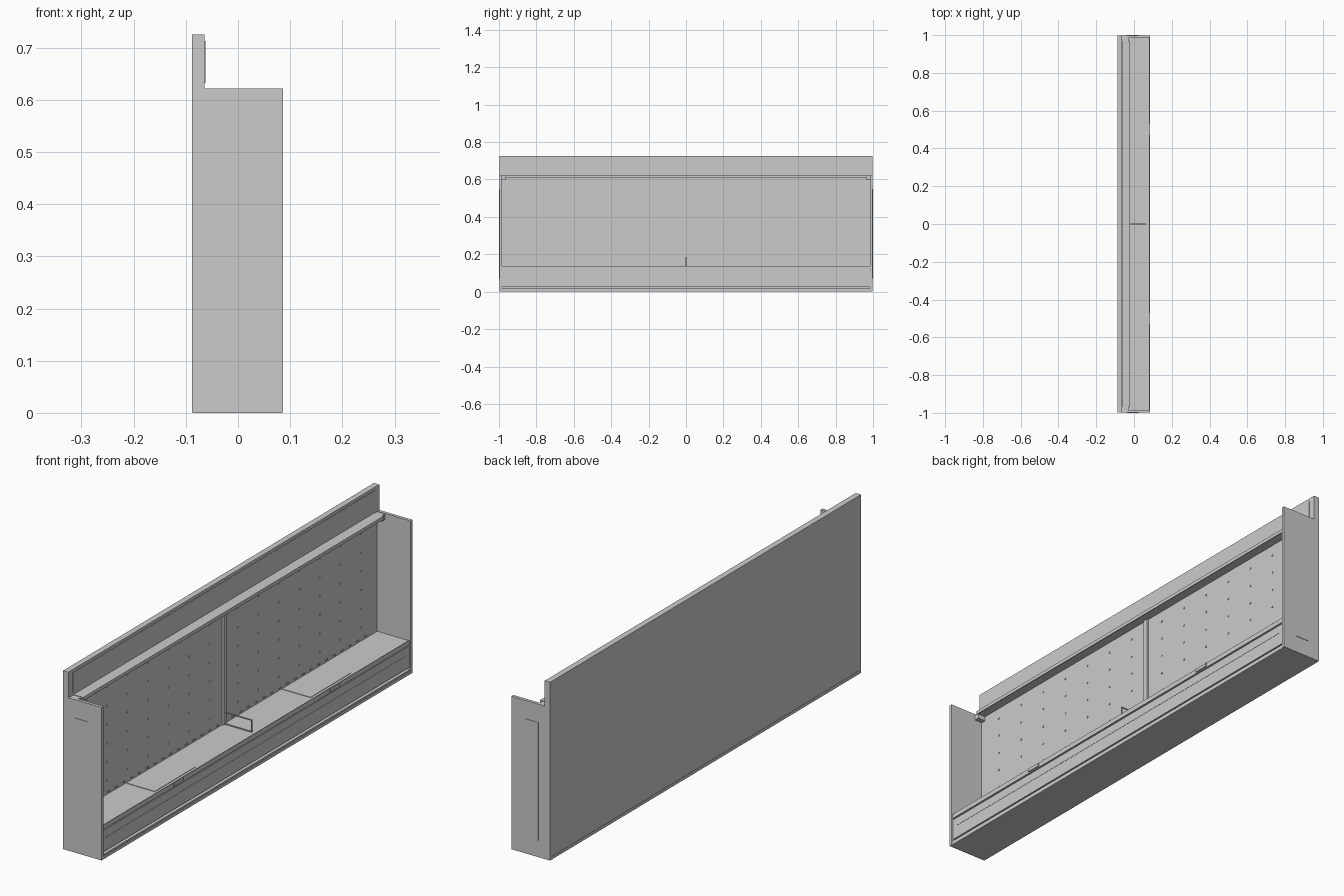
import bpy, bmesh, math
from mathutils import Matrix, Vector

if "Cube" in bpy.data.objects:
    bpy.data.objects.remove(bpy.data.objects["Cube"])

grey = bpy.data.materials.new("light_grey_metal")
grey.diffuse_color = (0.6, 0.6, 0.6, 1)
grey.use_nodes = True
grey.node_tree.nodes["Principled BSDF"].inputs["Base Color"].default_value = grey.diffuse_color


def finish(name, bm):
    bmesh.ops.recalc_face_normals(bm, faces=bm.faces)
    mesh = bpy.data.meshes.new(name)
    bm.to_mesh(mesh)
    bm.free()
    mesh.materials.append(grey)
    ob = bpy.data.objects.new(name, mesh)
    bpy.context.collection.objects.link(ob)
    return ob


def add_box(bm, x, y, z):
    lo, hi = Vector((x[0], y[0], z[0])), Vector((x[1], y[1], z[1]))
    m = Matrix.Translation((lo + hi) / 2) @ Matrix.Diagonal((*(hi - lo), 1))
    bmesh.ops.create_cube(bm, size=1, matrix=m)


def boxes(name, *parts):
    bm = bmesh.new()
    for p in parts:
        add_box(bm, *p)
    return finish(name, bm)


def mirrored(name, x, y, z):
    """A box and its twin on the other side of y = 0."""
    return boxes(name, (x, y, z), (x, (-y[1], -y[0]), z))


BACK, BOARD, FRONT = -0.088, -0.064, 0.086
INNER = 0.985

# Carcass: back, ends and floor
boxes("back_panel", ((BACK, BOARD), (-0.998, 0.998), (0.014, 0.725)))
mirrored("end_panel", (BACK, FRONT), (INNER, 0.998), (0.002, 0.622))
mirrored("end_plate", (-0.036, 0.025), (0.998, 1.0), (0.07, 0.548))
boxes("floor_panel", ((BACK + 0.001, FRONT - 0.001), (-0.997, 0.997), (0, 0.012)))

# Raised strip above the rail
boxes("header_plate", ((BOARD, BOARD + 0.002), (-0.97, 0.97), (0.632, 0.713)))

# Base: stepped front profile swept along the width
profile = [(BOARD, 0.012), (0.070, 0.012), (0.070, 0.026), (0.080, 0.026),
           (0.080, 0.113), (0.076, 0.113), (0.076, 0.118), (0.082, 0.118),
           (0.082, 0.137), (0.079, 0.137), (0.079, 0.134), (BOARD, 0.134)]
bm = bmesh.new()
face = bm.faces.new([bm.verts.new((x, -INNER, z)) for x, z in profile])
ext = bmesh.ops.extrude_face_region(bm, geom=[face])
bmesh.ops.translate(bm, vec=(0, 2 * INNER, 0),
                    verts=[v for v in ext["geom"] if isinstance(v, bmesh.types.BMVert)])
finish("base_shelf", bm)
boxes("front_toe_strip", ((0.070, 0.083), (-INNER, INNER), (0.006, 0.018)))
boxes("front_trim", ((0.080, 0.081), (-0.96, 0.96), (0.078, 0.081)))

# Flat shelf plates with small front tabs
mirrored("shelf_plate", (-0.058, 0.067), (0.37, 0.63), (0.134, 0.136))
mirrored("front_tab", (0.080, 0.086), (0.47, 0.53), (0.122, 0.135))

# Rail under the header with end brackets
boxes("top_rail", ((BOARD, -0.020), (-0.965, 0.965), (0.614, 0.622)),
      ((-0.023, -0.020), (-0.965, 0.965), (0.608, 0.615)))
mirrored("rail_bracket", (BOARD, -0.030), (0.965, INNER), (0.596, 0.620))

# Centre upright
boxes("centre_post", ((BOARD, BOARD + 0.007), (-0.010, 0.010), (0.134, 0.614)))

# Wire divider
W = 0.002
boxes("wire_divider",
      ((BOARD, 0.063), (-W, W), (0.181, 0.185)),
      ((0.059, 0.063), (-W, W), (0.134, 0.185)),
      ((BOARD, 0.063), (-W, W), (0.134, 0.138)))

# Grid of small round studs on the board
bm = bmesh.new()
turn = Matrix.Rotation(math.pi / 2, 4, 'Y')
for side in (-1, 1):
    for col in range(7):
        for row in range(6):
            pos = (BOARD + 0.001, side * (0.09 + 0.132 * col), 0.19 + 0.076 * row)
            bmesh.ops.create_cone(bm, cap_ends=True, segments=8, radius1=0.004,
                                  radius2=0.004, depth=0.003,
                                  matrix=Matrix.Translation(pos) @ turn)
finish("board_studs", bm)

# Row of short clips along the foot of the board
boxes("board_clips", *[((BOARD, BOARD + 0.003), (-0.95 + 0.05 * i, -0.935 + 0.05 * i),
                        (0.142, 0.146)) for i in range(38)])
